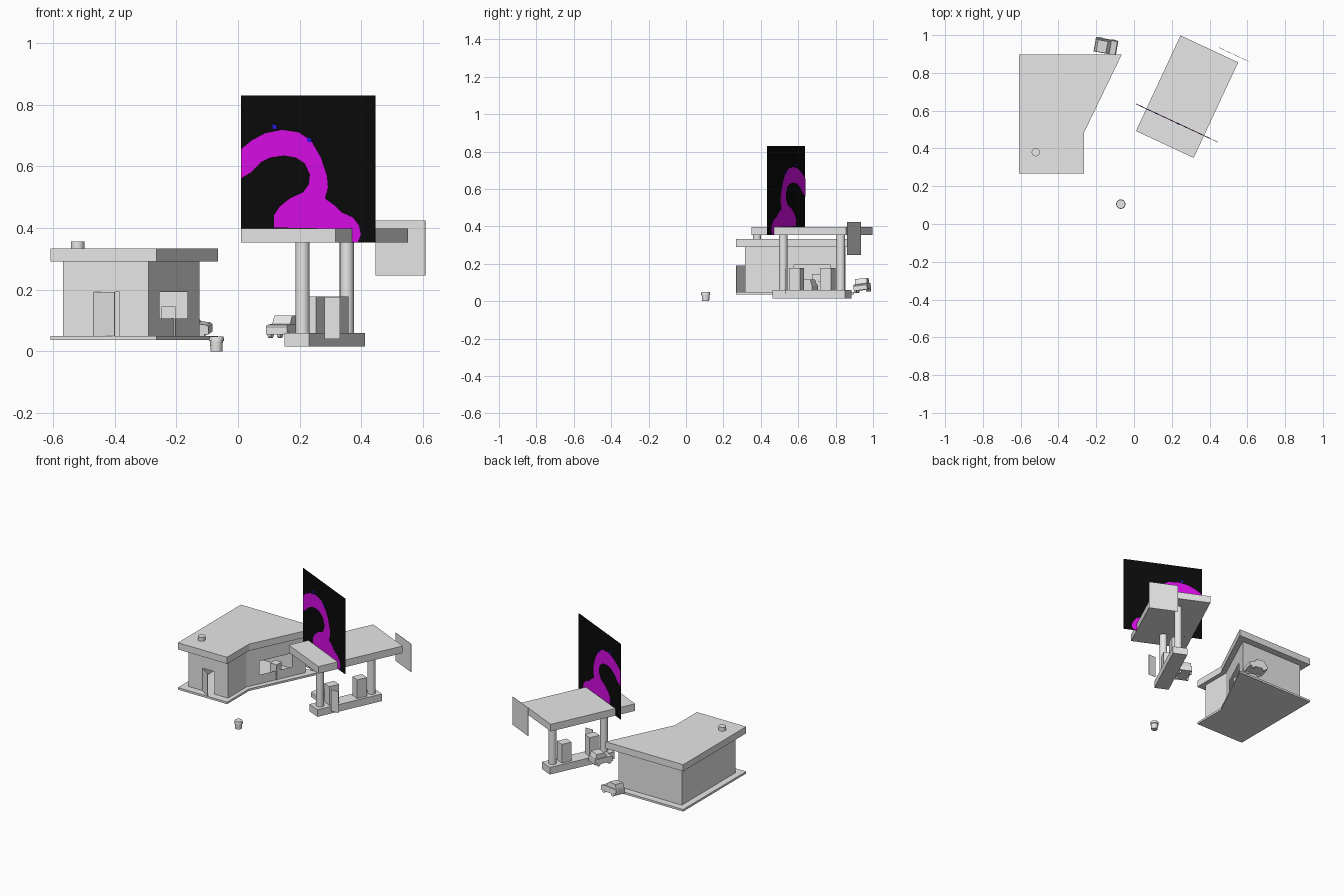
import bpy, bmesh, math
from mathutils import Vector, Matrix

if "Cube" in bpy.data.objects:
    bpy.data.objects.remove(bpy.data.objects["Cube"])


def material(name, rgb):
    m = bpy.data.materials.new(name)
    m.diffuse_color = (*rgb, 1)
    m.use_nodes = True
    m.node_tree.nodes["Principled BSDF"].inputs["Base Color"].default_value = m.diffuse_color
    return m


GREY = material("light grey", (0.8, 0.8, 0.8))
BLACK = material("black", (0.003, 0.003, 0.003))
MAGENTA = material("magenta", (0.74, 0.004, 0.86))
BLUE = material("blue", (0.02, 0.01, 0.85))


def finish(bm, name, mat=GREY, matrix=None, normals=True):
    if normals:
        bmesh.ops.recalc_face_normals(bm, faces=bm.faces)
    me = bpy.data.meshes.new(name)
    bm.to_mesh(me)
    bm.free()
    me.materials.append(mat)
    ob = bpy.data.objects.new(name, me)
    bpy.context.collection.objects.link(ob)
    if matrix is not None:
        ob.matrix_world = matrix
    return ob


def prism(name, outline, lo, hi, mat=GREY, matrix=None):
    """Extrude a flat outline from z = lo to z = hi."""
    bm = bmesh.new()
    f = bm.faces.new([bm.verts.new((x, y, lo)) for x, y in outline])
    ext = bmesh.ops.extrude_face_region(bm, geom=[f])["geom"]
    bmesh.ops.translate(bm, vec=(0, 0, hi - lo),
                        verts=[v for v in ext if isinstance(v, bmesh.types.BMVert)])
    return finish(bm, name, mat, matrix)


def box(name, centre, size, matrix=None, mat=GREY):
    x, y, z = centre
    a, b, c = (s / 2 for s in size)
    return prism(name, [(x - a, y - b), (x + a, y - b), (x + a, y + b), (x - a, y + b)],
                 z - c, z + c, mat, matrix)


def cylinder(name, x, y, lo, hi, r, matrix=None, r_top=None, sides=16):
    bm = bmesh.new()
    bmesh.ops.create_cone(bm, cap_ends=True, segments=sides, radius1=r,
                          radius2=r if r_top is None else r_top, depth=hi - lo,
                          matrix=Matrix.Translation((x, y, (lo + hi) / 2)))
    ob = finish(bm, name, GREY, matrix)
    for p in ob.data.polygons:
        p.use_smooth = len(p.vertices) == 4
    for e in ob.data.edges:
        a, b = (ob.data.vertices[i].co.z for i in e.vertices)
        e.use_edge_sharp = abs(a - b) < 1e-5
    return ob


def wall(name, p, q, lo, hi, hole=None):
    """Thin wall from p to q; hole = (start, end, bottom, top), start/end as x values."""
    p, q = Vector(p), Vector(q)
    ts, zs = [0, 1], [lo, hi]
    if hole:
        ts = [0] + [(h - p.x) / (q.x - p.x) for h in hole[:2]] + [1]
        zs = [lo, hole[2], hole[3], hi]
    bm = bmesh.new()
    for i in range(len(ts) - 1):
        for j in range(len(zs) - 1):
            if (hole and i == j == 1) or zs[j + 1] - zs[j] < 1e-4:
                continue
            a, b = p.lerp(q, ts[i]), p.lerp(q, ts[i + 1])
            bm.faces.new([bm.verts.new((*c, z)) for c, z in
                          ((a, zs[j]), (b, zs[j]), (b, zs[j + 1]), (a, zs[j + 1]))])
    bmesh.ops.remove_doubles(bm, verts=bm.verts, dist=1e-5)
    return finish(bm, name, normals=False)


# Shop: floor slab, roof, walls with door and window openings
OUT = [(-0.608, 0.268), (-0.264, 0.268), (-0.264, 0.485), (-0.065, 0.897), (-0.608, 0.897)]
prism("shop_floor", OUT, 0.037, 0.05)
prism("shop_roof", OUT, 0.291, 0.333)
W = [(-0.568, 0.315), (-0.29, 0.315), (-0.29, 0.5), (-0.125, 0.853), (-0.568, 0.853)]
HOLES = {0: (-0.467, -0.384, 0.05, 0.192), 2: (-0.254, -0.163, 0.107, 0.193)}
for i in range(5):
    wall(f"shop_wall_{i + 1}", W[i], W[(i + 1) % 5], 0.05, 0.291, HOLES.get(i))
box("shop_door", (0.041, 0, 0.121), (0.082, 0.003, 0.142),
    Matrix.Translation((-0.467, 0.315, 0)) @ Matrix.Rotation(-math.radians(35), 4, "Z"))
box("shop_counter", (-0.225, 0.70, 0.098), (0.046, 0.05, 0.096))
cylinder("roof_vent", -0.52, 0.38, 0.333, 0.357, 0.022)

# Rubbish bin
cylinder("bin_body", -0.07, 0.105, 0, 0.035, 0.019, r_top=0.021)
cylinder("bin_lid", -0.07, 0.105, 0.033, 0.049, 0.025, r_top=0.023)

# Pump island: local x runs across, local y along
ISLAND = Matrix.Translation((0.281, 0.674, 0)) @ Matrix.Rotation(-math.radians(25), 4, "Z")
box("canopy", (0, 0, 0.3755), (0.337, 0.558, 0.045), ISLAND)
box("pump_platform", (0, 0, 0.0375), (0.088, 0.427, 0.045), ISLAND)
for side, s in (("front", -1), ("back", 1)):
    cylinder(f"{side}_column", 0, s * 0.17, 0.06, 0.353, 0.023, ISLAND)
    box(f"{side}_pump", (0, s * 0.092, 0.119), (0.055, 0.065, 0.118), ISLAND)
box("island_notice", (0.305, 0.53, 0.108), (0.05, 0.002, 0.136))
box("hanging_sign", (0.128, 0.307, 0.335), (0.177, 0.002, 0.178), ISLAND)

# Picture panel standing through the canopy, painted with a curved plume
PANEL = (Matrix.Translation((0.2275, 0.5345, 0.5915)) @ Matrix.Rotation(-math.radians(25), 4, "Z")
         @ Matrix.Rotation(math.radians(90), 4, "X"))
box("panel", (0, 0, 0), (0.48, 0.477, 0.002), PANEL, BLACK)


def on_panel(points):
    return [((x / 134 - 0.5) * 0.48, (0.5 - y / 147) * 0.477) for x, y in points]


PLUME = [(0, 54), (11, 45), (24, 38), (41, 34.5), (58, 37), (70, 45), (80, 62), (86, 80), (87, 92),
         (84, 103), (94, 110), (101, 117), (112, 122), (118, 130), (120, 139), (117, 146.5),
         (110, 146.5), (102, 139), (90, 133), (33, 132), (33, 120), (39, 111), (49, 103), (62, 97),
         (68, 89), (69, 79), (64, 68), (55, 62), (43, 60), (30, 62), (20, 67), (10, 77), (0, 83)]
prism("panel_plume", on_panel(PLUME), -0.002, 0.002, MAGENTA, PANEL)
for i, (x, y) in enumerate([(34, 31), (68, 44)]):
    prism(f"panel_speck_{i + 1}", on_panel([(x - 2, y - 2), (x + 2, y - 1), (x + 2, y + 3), (x - 2, y + 2)]),
          -0.003, 0.003, BLUE, PANEL)


# Cars: nose towards local +x
def car(name, matrix):
    upright = matrix @ Matrix.Rotation(math.radians(90), 4, "X")
    body = [(-0.06, 0.012), (0.06, 0.012), (0.06, 0.036), (0.055, 0.042), (0.022, 0.046),
            (-0.058, 0.046), (-0.06, 0.04)]
    cabin = [(-0.056, 0.046), (0.024, 0.046), (0.006, 0.074), (-0.046, 0.074)]
    prism(name + "_body", body, -0.037, 0.037, GREY, upright)
    prism(name + "_cabin", cabin, -0.032, 0.032, GREY, upright)
    for x in (-0.036, 0.036):
        for s in (-1, 1):
            cylinder(f"{name}_wheel", x, 0.012, s * 0.032 - 0.006, s * 0.032 + 0.006,
                     0.012, upright, sides=12)


car("parked_car", Matrix.Translation((-0.148, 0.945, 0.048)) @ Matrix.Rotation(-math.radians(10), 4, "Z")
    @ Matrix.Rotation(math.radians(7), 4, "X"))
car("fuelling_car", Matrix.Translation((0.15, 0.635, 0.043)) @ Matrix.Rotation(math.radians(-115), 4, "Z"))
